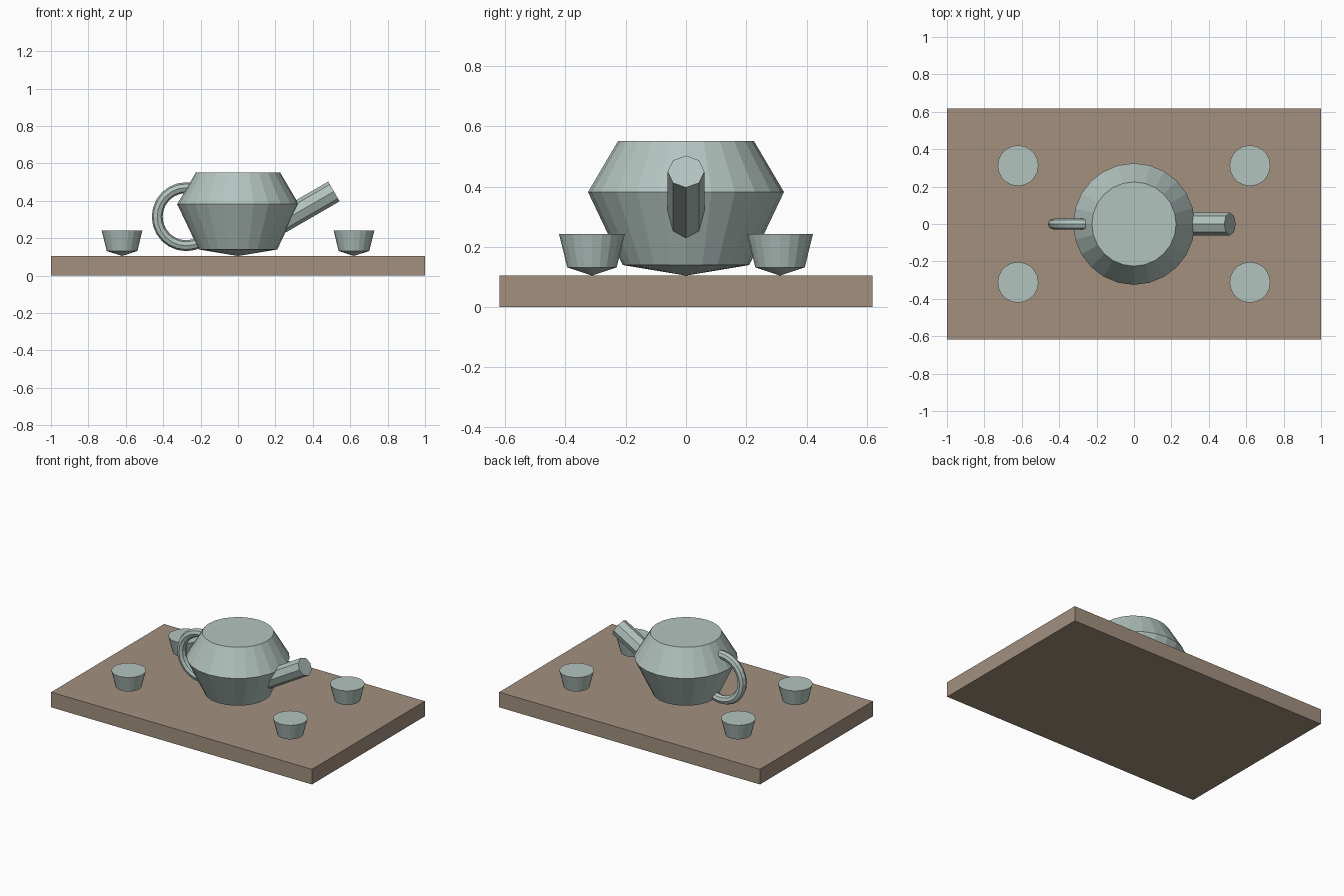
import bpy, bmesh, math
from mathutils import Vector

if "Cube" in bpy.data.objects:
    bpy.data.objects.remove(bpy.data.objects["Cube"])


def material(name, rgb):
    m = bpy.data.materials.new(name)
    m.diffuse_color = (*rgb, 1)
    m.use_nodes = True
    m.node_tree.nodes["Principled BSDF"].inputs["Base Color"].default_value = m.diffuse_color
    return m


wood = material("wood", (0.36, 0.28, 0.21))
glaze = material("glaze", (0.45, 0.55, 0.52))
TRAY_TOP = 0.105


def finish(obj, name, mat):
    obj.name = name
    obj.data.materials.append(mat)
    return obj


def lathe(name, rings, tip_z, sides, loc):
    """Turned body: pointed underside, rings of (radius, z), flat closed top."""
    bm = bmesh.new()
    loops = [[bm.verts.new((r * math.cos(2 * math.pi * i / sides),
                            r * math.sin(2 * math.pi * i / sides), z))
              for i in range(sides)] for r, z in rings]
    tip = bm.verts.new((0, 0, tip_z))
    for i in range(sides):
        j = (i + 1) % sides
        bm.faces.new((tip, loops[0][j], loops[0][i]))
        for a, b in zip(loops, loops[1:]):
            bm.faces.new((a[i], a[j], b[j], b[i]))
    bm.faces.new(loops[-1])
    bmesh.ops.recalc_face_normals(bm, faces=bm.faces)
    mesh = bpy.data.meshes.new(name)
    bm.to_mesh(mesh)
    bm.free()
    obj = bpy.data.objects.new(name, mesh)
    obj.location = loc
    bpy.context.collection.objects.link(obj)
    return finish(obj, name, glaze)


# Tray
bpy.ops.mesh.primitive_cube_add(size=1, location=(0, 0, TRAY_TOP / 2))
tray = finish(bpy.context.object, "tray", wood)
tray.scale = (2, 1.236, TRAY_TOP)

# Pot body
lathe("pot_body", [(0.21, 0.035), (0.325, 0.277), (0.225, 0.447)], 0, 24, (0, 0, TRAY_TOP))

# Spout: eight-sided tube tilted up 30 degrees
end = Vector((0.513, 0, 0.45))
axis = Vector((math.cos(math.radians(30)), 0, math.sin(math.radians(30))))
length = 0.36
bpy.ops.mesh.primitive_cylinder_add(vertices=8, radius=0.061, depth=length,
                                    location=end - axis * length / 2,
                                    rotation=(0, math.radians(60), 0))
finish(bpy.context.object, "spout", glaze)

# Handle ring, partly sunk in the body
bpy.ops.mesh.primitive_torus_add(major_radius=0.155, minor_radius=0.029,
                                 major_segments=24, minor_segments=8,
                                 location=(-0.277, 0, 0.315),
                                 rotation=(math.pi / 2, 0, 0))
finish(bpy.context.object, "handle", glaze)

# Four cups
for sx in (-1, 1):
    for sy in (-1, 1):
        lathe("cup", [(0.082, 0.027), (0.109, 0.137)], 0, 20,
              (sx * 0.62, sy * 0.312, TRAY_TOP))
